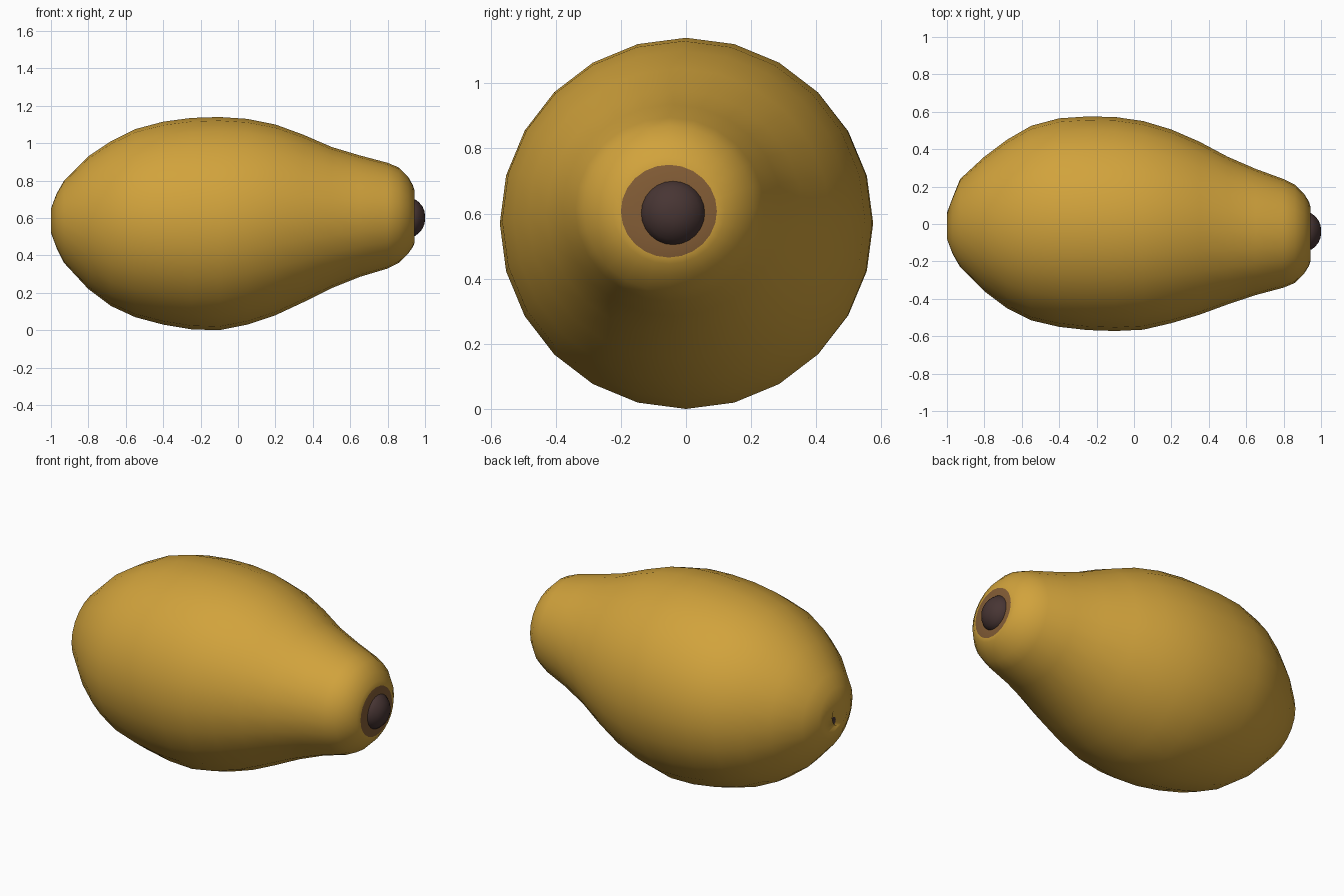
import bpy, bmesh, math

SIDES = 24


def material(name, rgb):
    m = bpy.data.materials.new(name)
    m.diffuse_color = (*rgb, 1)
    return m


SKIN = material("golden skin", (0.64, 0.365, 0.045))
BROWN = material("brown scar", (0.23, 0.11, 0.037))
DARK = material("dark stem", (0.064, 0.036, 0.034))


def loft(name, rings, mats, rule):
    """Loft elliptical rings (x, y max, y min, z max, z min) along x; cap both ends."""
    bm = bmesh.new()
    loops = []
    for x, y1, y0, z1, z0 in rings:
        cy, cz, ry, rz = (y1 + y0) / 2, (z1 + z0) / 2, (y1 - y0) / 2, (z1 - z0) / 2
        loops.append([bm.verts.new((x, cy + ry * math.cos(2 * math.pi * i / SIDES),
                                    cz + rz * math.sin(2 * math.pi * i / SIDES)))
                      for i in range(SIDES)])
    for k in range(len(loops) - 1):
        for i in range(SIDES):
            j = (i + 1) % SIDES
            f = bm.faces.new((loops[k][i], loops[k][j], loops[k + 1][j], loops[k + 1][i]))
            f.material_index = rule(k)
    for k, lp in ((-1, loops[0]), (len(loops) - 1, loops[-1])):
        f = bm.faces.new(lp)
        f.material_index = rule(k)
    bmesh.ops.recalc_face_normals(bm, faces=bm.faces)
    for f in bm.faces:
        f.smooth = True
    me = bpy.data.meshes.new(name)
    bm.to_mesh(me)
    bm.free()
    for m in mats:
        me.materials.append(m)
    ob = bpy.data.objects.new(name, me)
    bpy.context.collection.objects.link(ob)
    return ob


# Fruit body, from the dimpled blossom end to the neck
body = [
    (-0.985, 0.055, 0.005, 0.575, 0.525),
    (-1.00, 0.06, -0.08, 0.65, 0.52),
    (-0.97, 0.14, -0.16, 0.73, 0.44),
    (-0.93, 0.24, -0.23, 0.80, 0.36),
    (-0.80, 0.36, -0.36, 0.93, 0.22),
    (-0.68, 0.45, -0.45, 1.01, 0.13),
    (-0.55, 0.525, -0.515, 1.075, 0.07),
    (-0.40, 0.565, -0.55, 1.115, 0.03),
    (-0.25, 0.575, -0.567, 1.135, 0.005),
    (-0.10, 0.572, -0.572, 1.14, 0.0),
    (0.05, 0.55, -0.565, 1.13, 0.03),
    (0.20, 0.505, -0.53, 1.10, 0.08),
    (0.35, 0.44, -0.485, 1.045, 0.15),
    (0.50, 0.36, -0.43, 0.98, 0.225),
    (0.65, 0.295, -0.38, 0.935, 0.285),
    (0.80, 0.24, -0.34, 0.895, 0.33),
    (0.86, 0.21, -0.315, 0.87, 0.36),
    (0.91, 0.16, -0.265, 0.82, 0.41),
    (0.935, 0.12, -0.225, 0.775, 0.445),
    (0.943, 0.095, -0.20, 0.75, 0.465),
    (0.945, 0.04, -0.12, 0.68, 0.52),
]
last = len(body) - 2
loft("fruit_body", body, [SKIN, BROWN, DARK],
     lambda k: 2 if k < 0 else (1 if k >= last else 0))

# Stem stub, a small dark dome on the neck end
stem = [(x, -0.04 + r, -0.04 - r, 0.602 + r, 0.602 - r)
        for x, r in ((0.93, 0.1), (0.948, 0.097), (0.968, 0.082), (0.986, 0.06),
                     (0.997, 0.034), (1.0, 0.012))]
loft("stem_stub", stem, [DARK], lambda k: 0)
